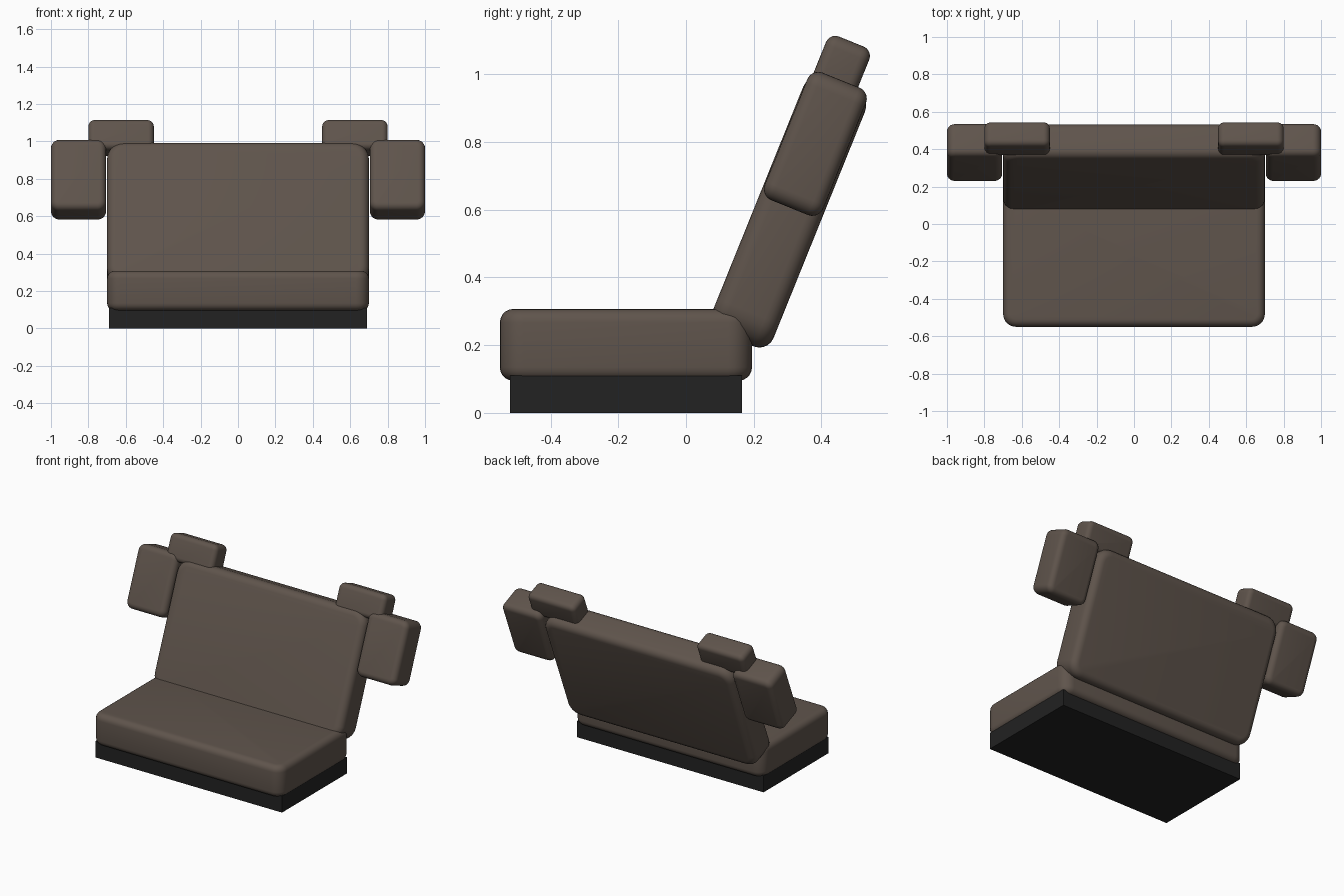
import bpy, bmesh, math
from mathutils import Matrix, Vector

cube = bpy.data.objects.get("Cube")
if cube:
    bpy.data.objects.remove(cube, do_unlink=True)


def material(name, rgb):
    m = bpy.data.materials.new(name)
    m.use_nodes = True
    m.diffuse_color = (*rgb, 1)
    m.node_tree.nodes["Principled BSDF"].inputs["Base Color"].default_value = (*rgb, 1)
    return m


BROWN = material("brown upholstery", (0.115, 0.089, 0.072))
BLACK = material("black base", (0.016, 0.016, 0.016))
LEAN = math.radians(22)


def box(name, mat, x, y, z, lean=0, axis=2, corner=0, soft=0):
    """Box from three (low, high) ranges; corner rounds the edges along one
    axis, soft rounds all the others, and lean tips it backwards about x."""
    size = Vector(b - a for a, b in (x, y, z))
    mid = Vector((a + b) / 2 for a, b in (x, y, z))
    bm = bmesh.new()
    bmesh.ops.create_cube(bm, size=1)
    bmesh.ops.transform(bm, matrix=Matrix.Translation(mid) @ Matrix.Diagonal((*size, 1)), verts=bm.verts)
    if corner:
        along = [e for e in bm.edges
                 if abs((e.verts[0].co - e.verts[1].co)[axis]) > 0.01]
        bmesh.ops.bevel(bm, geom=along, offset=corner, segments=6, profile=0.5, affect='EDGES')
    if soft:
        rim = [e for e in bm.edges
               if abs((e.verts[0].co - e.verts[1].co)[axis]) < 0.001
               and any(abs(f.normal[axis]) > 0.9 for f in e.link_faces)]
        bmesh.ops.bevel(bm, geom=rim, offset=soft, segments=5, profile=0.5, affect='EDGES')
    bmesh.ops.transform(bm, matrix=Matrix.Rotation(-lean, 4, 'X'), verts=bm.verts)
    bmesh.ops.recalc_face_normals(bm, faces=bm.faces)
    mesh = bpy.data.meshes.new(name)
    bm.to_mesh(mesh)
    bm.free()
    mesh.materials.append(mat)
    obj = bpy.data.objects.new(name, mesh)
    bpy.context.collection.objects.link(obj)
    if soft:
        bpy.ops.object.select_all(action='DESELECT')
        obj.select_set(True)
        bpy.context.view_layer.objects.active = obj
        bpy.ops.object.shade_smooth_by_angle(angle=math.radians(40))
    return obj


# Plinth and seat cushion
box("base", BLACK, (-0.69, 0.69), (-0.52, 0.165), (0, 0.11))
box("seat_cushion", BROWN, (-0.7, 0.7), (-0.55, 0.195), (0.095, 0.307), corner=0.07, soft=0.04)

# Leaning backrest (ranges are measured along the tilted axes)
box("backrest", BROWN, (-0.7, 0.7), (-0.04, 0.157), (0.257, 1.068), LEAN, axis=1, corner=0.09, soft=0.045)

# Headrests on top and bolsters at the sides
for side, s in (("left", 1), ("right", -1)):
    box(side + "_headrest", BROWN, sorted((0.45 * s, 0.8 * s)), (-0.027, 0.111), (1.03, 1.2),
        LEAN, axis=1, corner=0.035, soft=0.03)
    box(side + "_side_bolster", BROWN, sorted((0.705 * s, s)), (-0.037, 0.15), (0.677, 1.083),
        LEAN, axis=1, corner=0.045, soft=0.035)
